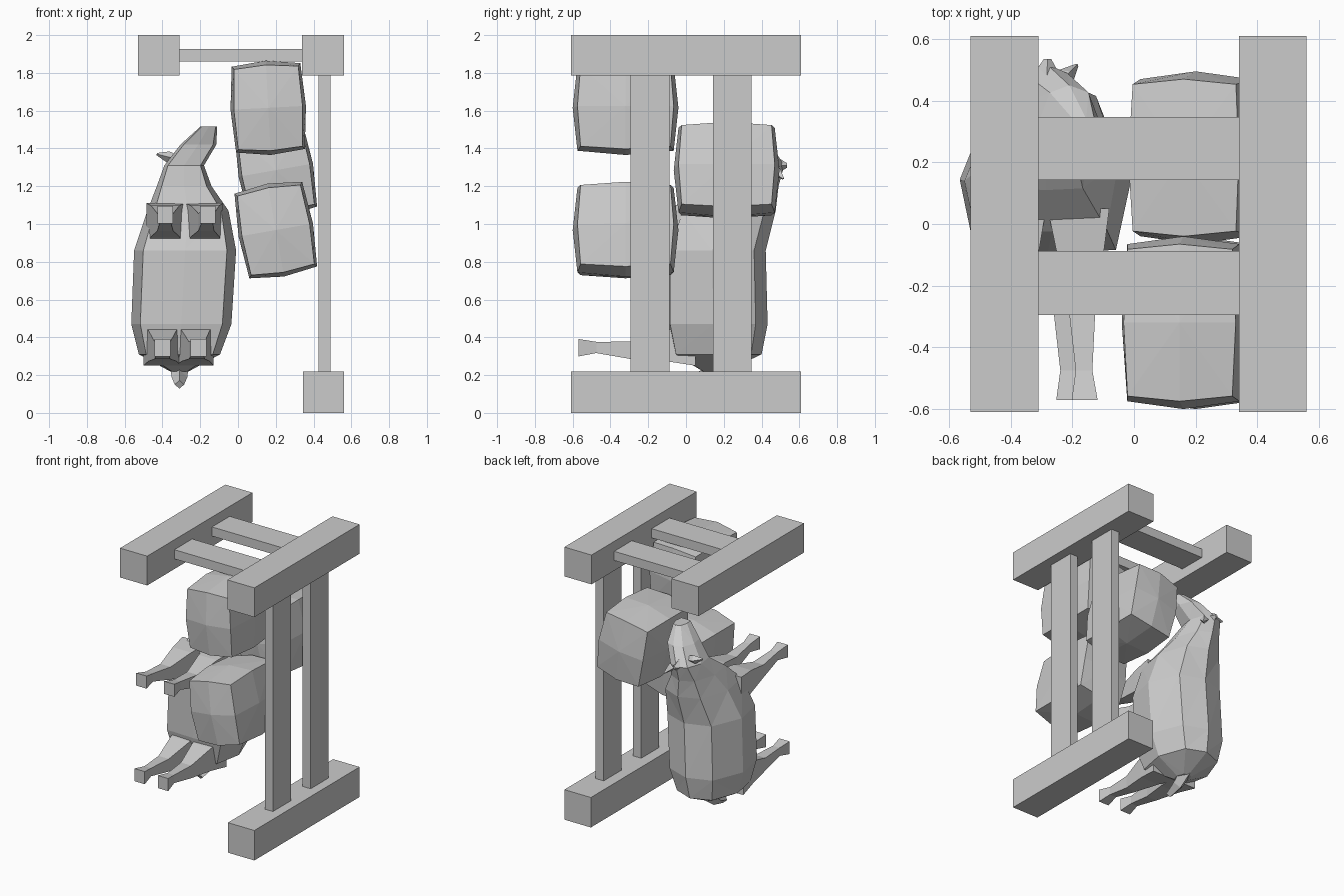
import bpy, bmesh, math
from mathutils import Vector, Matrix

if "Cube" in bpy.data.objects:
    bpy.data.objects.remove(bpy.data.objects["Cube"])

gray = bpy.data.materials.new("plain gray")
gray.diffuse_color = (0.6, 0.6, 0.6, 1)
gray.use_nodes = True
gray.node_tree.nodes["Principled BSDF"].inputs["Base Color"].default_value = gray.diffuse_color


def finish(name, bm):
    bmesh.ops.recalc_face_normals(bm, faces=bm.faces)
    me = bpy.data.meshes.new(name)
    bm.to_mesh(me)
    bm.free()
    me.materials.append(gray)
    ob = bpy.data.objects.new(name, me)
    bpy.context.collection.objects.link(ob)
    return ob


def box(name, x, y, z):
    bm = bmesh.new()
    bmesh.ops.create_cube(bm, size=1)
    for v in bm.verts:
        v.co = Vector([(a + b) / 2 + c * (b - a) for (a, b), c in zip((x, y, z), v.co)])
    return finish(name, bm)


def loft(name, rings):
    """Skin a list of equal-length point rings and cap both ends."""
    bm = bmesh.new()
    loops = [[bm.verts.new(p) for p in r] for r in rings]
    n = len(loops[0])
    for a, b in zip(loops, loops[1:]):
        for i in range(n):
            j = (i + 1) % n
            bm.faces.new((a[i], a[j], b[j], b[i]))
    bm.faces.new(loops[0])
    bm.faces.new(loops[-1])
    bmesh.ops.recalc_face_normals(bm, faces=bm.faces)
    bmesh.ops.triangulate(bm, faces=bm.faces)
    return finish(name, bm)


def sack(name, centre, tilt):
    """Bulging block: 3x3x3 lattice points pulled towards a rounded shape."""
    bm = bmesh.new()
    half = Vector((0.2, 0.28, 0.25))
    pull = {1: 1.0, 2: 0.91, 3: 0.85}
    rot = Matrix.Rotation(math.radians(tilt), 3, 'Y')
    for a in (-1, 0, 1):
        for b in (-1, 0, 1):
            for c in (-1, 0, 1):
                n = abs(a) + abs(b) + abs(c)
                if n:
                    p = Vector((a * half.x, b * half.y, c * half.z)) * pull[n]
                    bm.verts.new(rot @ p + Vector(centre))
    bmesh.ops.convex_hull(bm, input=bm.verts)
    return finish(name, bm)


# frame: long beams, top slats and side posts
full = (-0.61, 0.61)
box("top_beam_left", (-0.53, -0.31), full, (1.785, 2.0))
box("top_beam_right", (0.34, 0.56), full, (1.785, 2.0))
box("bottom_beam", (0.345, 0.56), full, (0.0, 0.22))
for tag, y in (("front", (-0.295, -0.088)), ("back", (0.142, 0.347))):
    box("top_slat_" + tag, (-0.32, 0.35), y, (1.86, 1.927))
    box("post_" + tag, (0.425, 0.49), y, (0.21, 1.795))

# stacked sacks
sack("sack_top", (0.16, -0.32, 1.615), -3)
sack("sack_lower", (0.2, -0.32, 0.968), -10)
sack("sack_back", (0.2, 0.215, 1.285), -10)

# animal body, neck and head, belly to the front and head up
section = [(0, -1), (0.82, -0.97), (1, -0.1), (0.66, 0.76), (0, 1),
           (-0.66, 0.76), (-1, -0.1), (-0.82, -0.97)]
body = [  # z, centre x, centre y, half width, half depth
    (0.22, -0.31, 0.15, 0.05, 0.06),
    (0.31, -0.31, 0.17, 0.215, 0.23),
    (0.47, -0.30, 0.17, 0.265, 0.262),
    (0.86, -0.28, 0.165, 0.27, 0.257),
    (1.07, -0.265, 0.225, 0.215, 0.25),
    (1.20, -0.285, 0.30, 0.145, 0.19),
    (1.31, -0.285, 0.39, 0.105, 0.13),
    (1.42, -0.21, 0.35, 0.095, 0.10),
    (1.515, -0.155, 0.28, 0.045, 0.06)]
loft("animal_body", [[(cx + u * rx, cy + v * ry, z) for u, v in section]
                     for z, cx, cy, rx, ry in body])

# legs reaching forward, ending in flared hooves
for tag, xs, base_z, foot_z in (("front", (-0.385, -0.16), 1.0, 1.05),
                                ("rear", (-0.40, -0.21), 0.36, 0.345)):
    for side, fx in zip(("left", "right"), xs):
        bx = fx + (0.0 if side == "left" else -0.02)
        rings = []
        for t, y, r in ((0, 0.05, 0.10), (0.3, -0.1, 0.075), (0.6, -0.29, 0.042),
                        (0.9, -0.475, 0.027), (1, -0.57, 0.042)):
            x = bx + (fx - bx) * t
            z = base_z + (foot_z - base_z) * t - (0.02 if t == 0.6 else 0)
            rings.append([(x + i * r, y, z + k * r * 1.1)
                          for i, k in ((-1, -1), (1, -1), (1, 1), (-1, 1))])
        loft("leg_%s_%s" % (tag, side), rings)


def spike(name, path):
    """Four-sided tapered piece along (point, radius) pairs."""
    axis = (Vector(path[-1][0]) - Vector(path[0][0])).to_track_quat('Z', 'Y')
    loft(name, [[Vector(p) + axis @ Vector((i * r, k * r, 0))
                 for i, k in ((-1, 0), (0, -1), (1, 0), (0, 1))] for p, r in path])


# ears and tail
spike("ear_left", [((-0.31, 0.42, 1.34), 0.02), ((-0.37, 0.43, 1.355), 0.03), ((-0.43, 0.42, 1.37), 0.006)])
spike("ear_right", [((-0.25, 0.44, 1.32), 0.02), ((-0.22, 0.48, 1.28), 0.03), ((-0.185, 0.515, 1.24), 0.006)])
spike("crown_tuft", [((-0.285, 0.44, 1.31), 0.07), ((-0.28, 0.535, 1.31), 0.012)])
spike("tail", [((-0.31, 0.2, 0.27), 0.05), ((-0.31, 0.1, 0.19), 0.042), ((-0.31, 0.0, 0.15), 0.025)])
